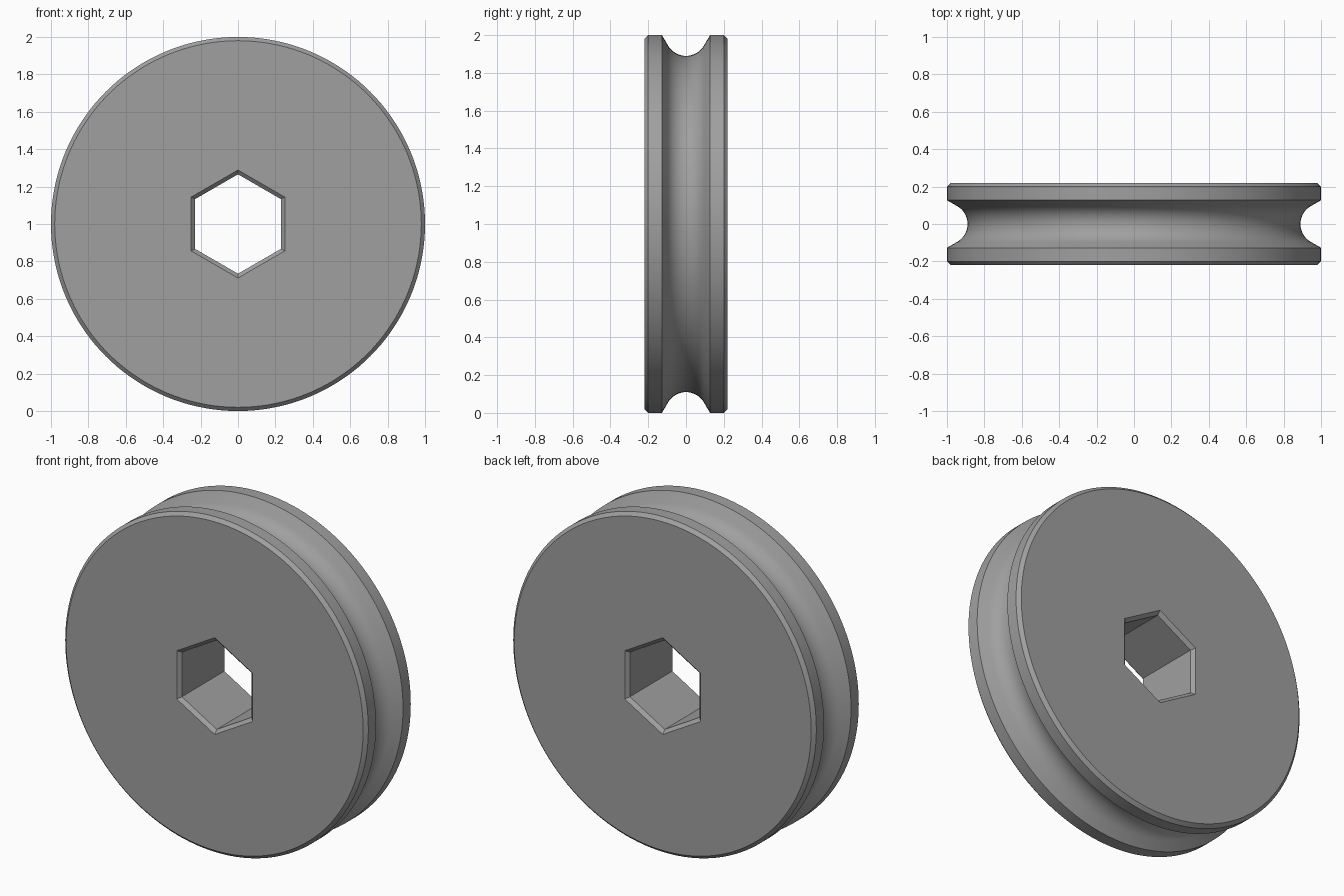
import bpy, bmesh, math

if "Cube" in bpy.data.objects:
    bpy.data.objects.remove(bpy.data.objects["Cube"])

N = 144                      # segments round the rim
HALF, BEVEL = 0.22, 0.02     # half width and edge chamfer
HEX = 0.25                   # hexagon apothem at the mouth
GROOVE_R, FLANK = 0.11, math.radians(30)

# Rim profile (y, radius), front to back, with a rounded groove and straight flanks
lip = GROOVE_R * math.cos(FLANK) + GROOVE_R * math.sin(FLANK) * math.tan(FLANK)
profile = [(-HALF, 1 - BEVEL), (-HALF + BEVEL, 1), (-lip, 1)]
STEPS = 20
for i in range(STEPS + 1):
    t = -math.pi / 2 + FLANK + (math.pi - 2 * FLANK) * i / STEPS
    profile.append((GROOVE_R * math.sin(t), 1 - GROOVE_R * math.cos(t)))
profile += [(lip, 1), (HALF - BEVEL, 1), (HALF, 1 - BEVEL)]

# Bore profile (y, apothem), chamfered at both mouths
bore = [(-HALF, HEX), (-HALF + BEVEL, HEX - BEVEL),
        (HALF - BEVEL, HEX - BEVEL), (HALF, HEX)]

bm = bmesh.new()


def ring(y, radius, count, offset=0.0):
    angles = [offset + 2 * math.pi * i / count for i in range(count)]
    return [bm.verts.new((radius * math.cos(a), y, 1 + radius * math.sin(a)))
            for a in angles]


def skin(rings):
    for a, b in zip(rings, rings[1:]):
        n = len(a)
        for i in range(n):
            j = (i + 1) % n
            bm.faces.new((a[i], a[j], b[j], b[i]))


def side_face(hexagon, circle):
    # Fan each hexagon corner to its sixth of the circle
    sixth = N // 6
    for k in range(6):
        for i in range(k * sixth, (k + 1) * sixth):
            bm.faces.new((hexagon[k], circle[i], circle[(i + 1) % N]))
        bm.faces.new((hexagon[k], circle[(k + 1) * sixth % N], hexagon[(k + 1) % 6]))


rim_rings = [ring(y, r, N) for y, r in profile]
bore_rings = [ring(y, a / math.cos(math.pi / 6), 6, math.pi / 6) for y, a in bore]
skin(rim_rings)
skin(bore_rings)
side_face(bore_rings[0], rim_rings[0])
side_face(bore_rings[-1], rim_rings[-1])
bmesh.ops.recalc_face_normals(bm, faces=bm.faces)

mesh = bpy.data.meshes.new("grooved_wheel")
bm.to_mesh(mesh)
bm.free()
wheel = bpy.data.objects.new("grooved_wheel", mesh)
bpy.context.collection.objects.link(wheel)

grey = bpy.data.materials.new("plain grey")
grey.diffuse_color = (0.35, 0.35, 0.35, 1)
grey.use_nodes = True
grey.node_tree.nodes["Principled BSDF"].inputs["Base Color"].default_value = grey.diffuse_color
mesh.materials.append(grey)

# Smooth round surfaces, crisp chamfers
bpy.context.view_layer.objects.active = wheel
wheel.select_set(True)
bpy.ops.object.shade_smooth_by_angle(angle=math.radians(25))
